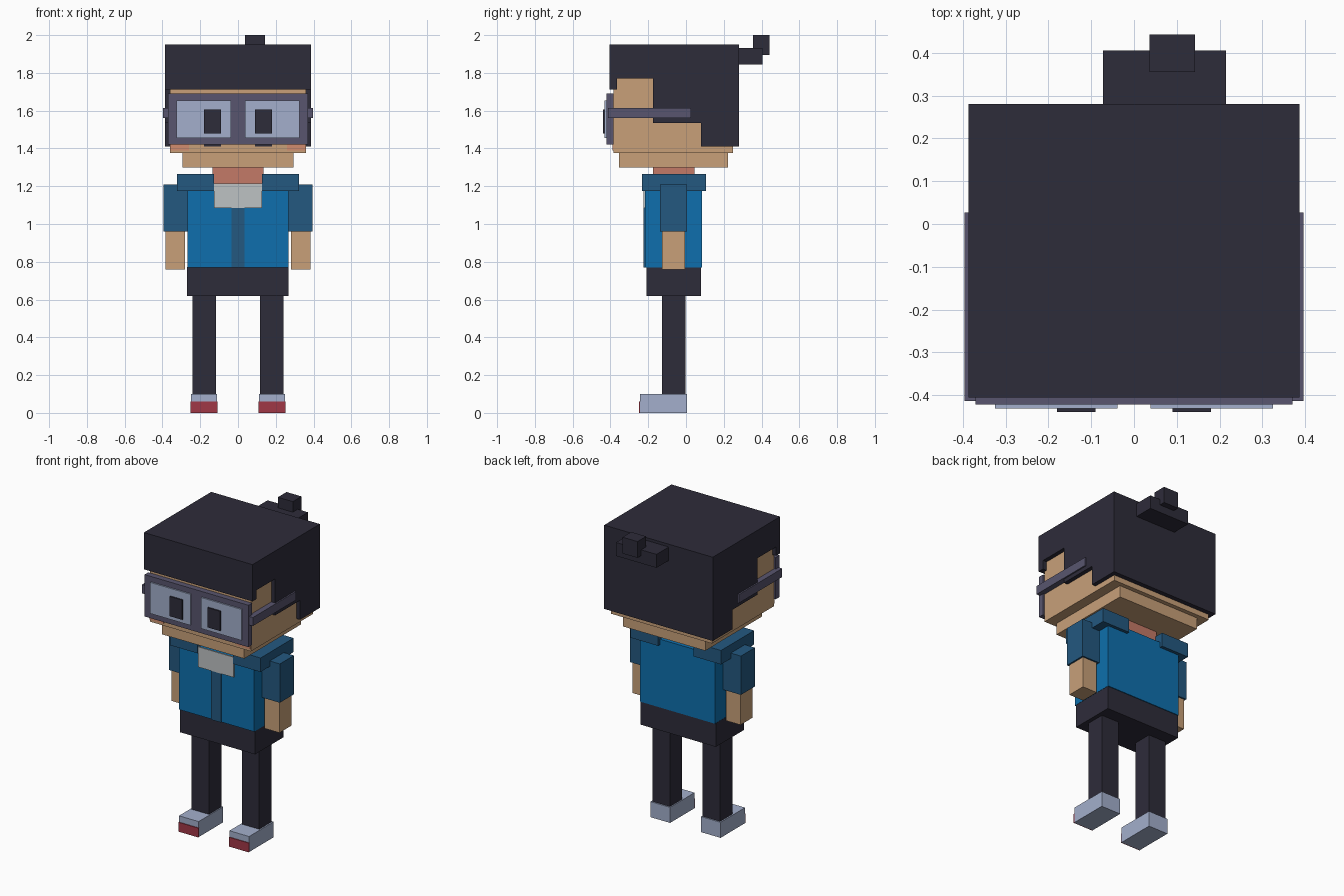
import bpy
import bmesh

if "Cube" in bpy.data.objects:
    bpy.data.objects.remove(bpy.data.objects["Cube"])


def material(name, rgb):
    m = bpy.data.materials.new(name)
    m.diffuse_color = (*rgb, 1)
    m.use_nodes = True
    m.node_tree.nodes["Principled BSDF"].inputs["Base Color"].default_value = m.diffuse_color
    return m


DARK = material("charcoal", (0.027, 0.025, 0.042))
BLUE = material("jacket blue", (0.0044, 0.159, 0.418))
NAVY = material("deep blue", (0.017, 0.098, 0.216))
SKIN = material("skin", (0.578, 0.352, 0.191))
ROSY = material("shaded skin", (0.546, 0.195, 0.136))
WHITE = material("shirt white", (0.515, 0.539, 0.552))
FRAME = material("frame purple", (0.098, 0.091, 0.156))
PALE = material("pale blue", (0.366, 0.429, 0.604))
RED = material("toe red", (0.352, 0.038, 0.061))
BLUSH = material("blush", (0.645, 0.262, 0.156))


def finish(name, bm, mat):
    bmesh.ops.recalc_face_normals(bm, faces=bm.faces)
    mesh = bpy.data.meshes.new(name)
    bm.to_mesh(mesh)
    bm.free()
    mesh.materials.append(mat)
    obj = bpy.data.objects.new(name, mesh)
    bpy.context.collection.objects.link(obj)
    return obj


def box(name, mat, x, y, z):
    """Box from (min, max) ranges on each axis."""
    bm = bmesh.new()
    bmesh.ops.create_cube(bm, size=1)
    for v in bm.verts:
        for i, (lo, hi) in enumerate((x, y, z)):
            v.co[i] = hi if v.co[i] > 0 else lo
    return finish(name, bm, mat)


def pair(name, mat, x, y, z):
    """Matching boxes on both sides of the body."""
    box(name + "_right", mat, x, y, z)
    box(name + "_left", mat, (-x[1], -x[0]), y, z)


# Head and neck
box("head", SKIN, (-0.36, 0.36), (-0.383, 0.25), (1.375, 1.8))
box("jaw", SKIN, (-0.293, 0.293), (-0.355, 0.222), (1.30, 1.375))
box("neck", ROSY, (-0.135, 0.135), (-0.175, 0.045), (1.19, 1.30))

# Hair: stepped side profile (y, z) extruded across the head
profile = [(-0.405, 1.95), (-0.405, 1.713), (-0.365, 1.713), (-0.365, 1.77),
           (-0.175, 1.77), (-0.175, 1.535), (0.08, 1.535), (0.08, 1.41),
           (0.28, 1.41), (0.28, 1.95)]
bm = bmesh.new()
side = bm.faces.new([bm.verts.new((-0.387, y, z)) for y, z in profile])
ext = bmesh.ops.extrude_face_region(bm, geom=[side])["geom"]
bmesh.ops.translate(bm, vec=(0.774, 0, 0),
                    verts=[g for g in ext if isinstance(g, bmesh.types.BMVert)])
finish("hair", bm, DARK)
box("hair_knot", DARK, (-0.073, 0.215), (0.27, 0.405), (1.845, 1.932))
box("hair_knot_tip", DARK, (0.036, 0.142), (0.355, 0.443), (1.895, 2.0))

# Face details
pair("eye", DARK, (0.09, 0.18), (-0.388, -0.382), (1.41, 1.61))
pair("cheek", BLUSH, (0.26, 0.358), (-0.388, -0.382), (1.39, 1.45))

# Glasses
pair("glasses_rim", FRAME, (0.0, 0.37), (-0.422, -0.385), (1.42, 1.69))
pair("glasses_lens", PALE, (0.038, 0.325), (-0.431, -0.421), (1.455, 1.655))
pair("pupil", DARK, (0.09, 0.18), (-0.44, -0.431), (1.48, 1.607))
pair("glasses_temple", FRAME, (0.355, 0.396), (-0.414, 0.027), (1.56, 1.615))

# Jacket and shirt
box("torso", BLUE, (-0.268, 0.268), (-0.218, 0.085), (0.77, 1.21))
box("jacket_zip", NAVY, (-0.035, 0.035), (-0.225, -0.217), (0.77, 1.085))
box("shirt_front", WHITE, (-0.126, 0.126), (-0.226, -0.217), (1.085, 1.215))
pair("shoulder", NAVY, (0.126, 0.323), (-0.232, 0.105), (1.175, 1.265))

# Arms
pair("sleeve", NAVY, (0.265, 0.395), (-0.138, 0.005), (0.96, 1.21))
pair("forearm", SKIN, (0.28, 0.385), (-0.128, -0.005), (0.76, 0.96))

# Trousers and shoes
box("hips", DARK, (-0.269, 0.267), (-0.208, 0.08), (0.62, 0.773))
pair("leg", DARK, (0.117, 0.241), (-0.128, -0.003), (0.1, 0.62))
pair("shoe", PALE, (0.11, 0.25), (-0.244, 0.005), (0.0, 0.1))
pair("shoe_toe", RED, (0.109, 0.251), (-0.249, -0.243), (0.0, 0.06))
